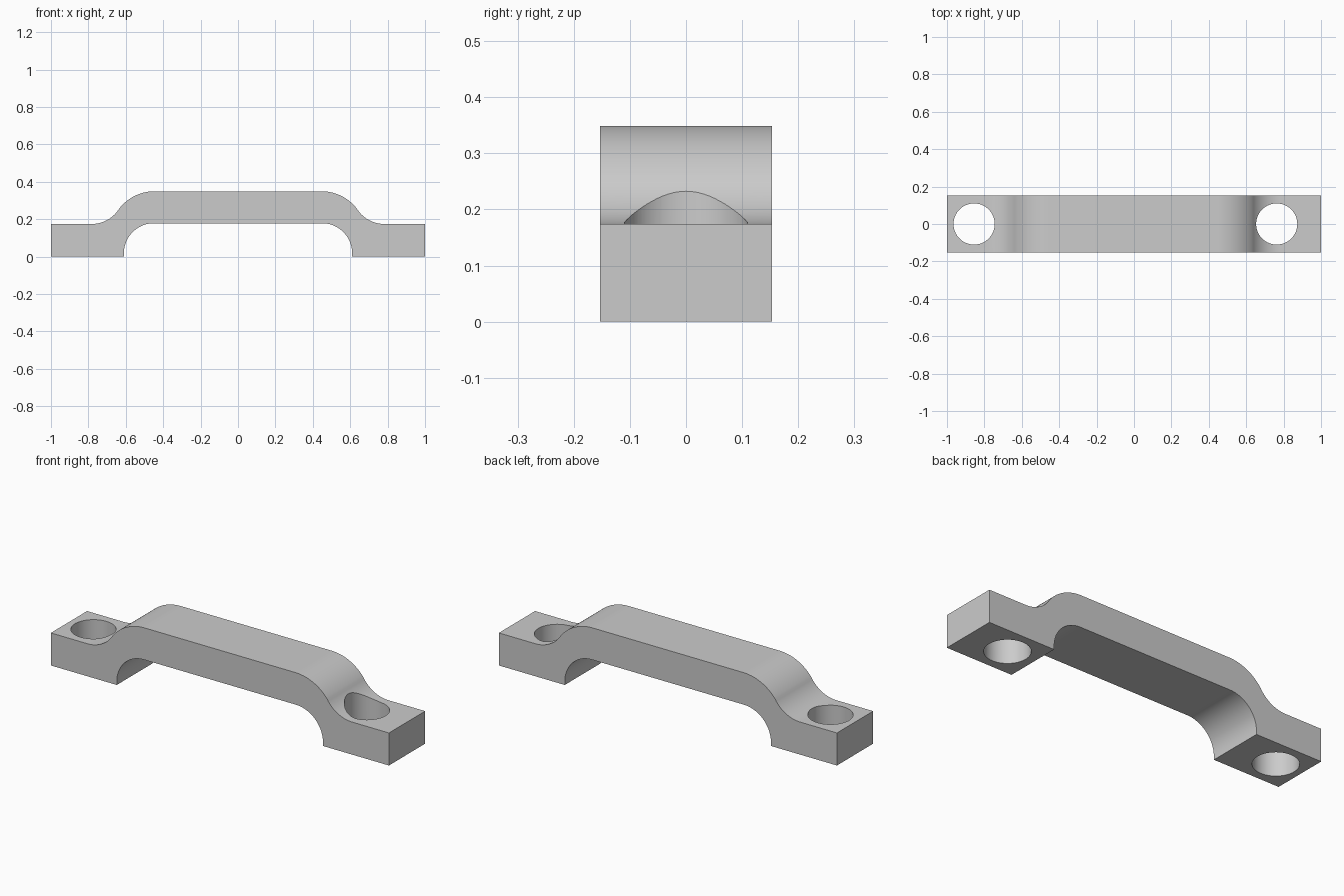
import bpy, bmesh
from math import cos, sin, pi, atan2

cube = bpy.data.objects.get("Cube")
if cube:
    bpy.data.objects.remove(cube, do_unlink=True)

HALF_WIDTH = 0.153
HEIGHT = 0.349
FOOT = 0.174


def arc(cx, cz, r, start, end, steps=20):
    """Points along a circular arc in the xz plane."""
    angles = [start + (end - start) * i / steps for i in range(steps + 1)]
    return [(cx + r * cos(a), cz + r * sin(a)) for a in angles]


# Right half of the side profile, from the underside round to the top
inner_r, outer_r, fillet_r = 0.16, 0.24, 0.174
inner_x, outer_x, fillet_x = 0.45, 0.446, 0.783
outer_z, fillet_z = HEIGHT - outer_r, FOOT + fillet_r
slope = atan2(fillet_z - outer_z, fillet_x - outer_x)

half = arc(inner_x, 0.178 - inner_r, inner_r, pi / 2, 0)
half += [(inner_x + inner_r, 0), (1, 0), (1, FOOT)]
half += arc(fillet_x, fillet_z, fillet_r, -pi / 2, slope - pi)
half += arc(outer_x, outer_z, outer_r, slope, pi / 2)[1:]
profile = half + [(-x, z) for x, z in reversed(half)]

# Handle body, extruded across its width
bm = bmesh.new()
face = bm.faces.new([bm.verts.new((x, -HALF_WIDTH, z)) for x, z in profile])
side = bmesh.ops.extrude_face_region(bm, geom=[face])["geom"]
moved = [v for v in side if isinstance(v, bmesh.types.BMVert)]
bmesh.ops.translate(bm, verts=moved, vec=(0, 2 * HALF_WIDTH, 0))
bmesh.ops.recalc_face_normals(bm, faces=bm.faces)
mesh = bpy.data.meshes.new("pull_handle")
bm.to_mesh(mesh)
bm.free()
handle = bpy.data.objects.new("pull_handle", mesh)
bpy.context.collection.objects.link(handle)

# Grey finish
grey = bpy.data.materials.new("plain_grey")
grey.use_nodes = True
colour = (0.6, 0.6, 0.6, 1)
grey.diffuse_color = colour
grey.node_tree.nodes["Principled BSDF"].inputs["Base Color"].default_value = colour
mesh.materials.append(grey)

# Mounting holes, unevenly placed through the two feet
for name, x in (("right_hole_cutter", -0.855), ("left_hole_cutter", 0.763)):
    bpy.ops.mesh.primitive_cylinder_add(vertices=64, radius=0.11, depth=1, location=(x, 0, 0.2))
    cutter = bpy.context.object
    cutter.name = name
    cutter.hide_render = True
    cutter.data.materials.append(grey)
    bpy.ops.object.select_all(action="DESELECT")
    bpy.context.view_layer.objects.active = handle
    handle.select_set(True)
    cut = handle.modifiers.new("mounting_hole", "BOOLEAN")
    cut.operation, cut.solver, cut.object = "DIFFERENCE", "EXACT", cutter
    bpy.ops.object.modifier_apply(modifier=cut.name)
    bpy.data.objects.remove(cutter, do_unlink=True)

# Smooth curves with crisp edges
bpy.ops.object.shade_smooth_by_angle(angle=pi / 6)
